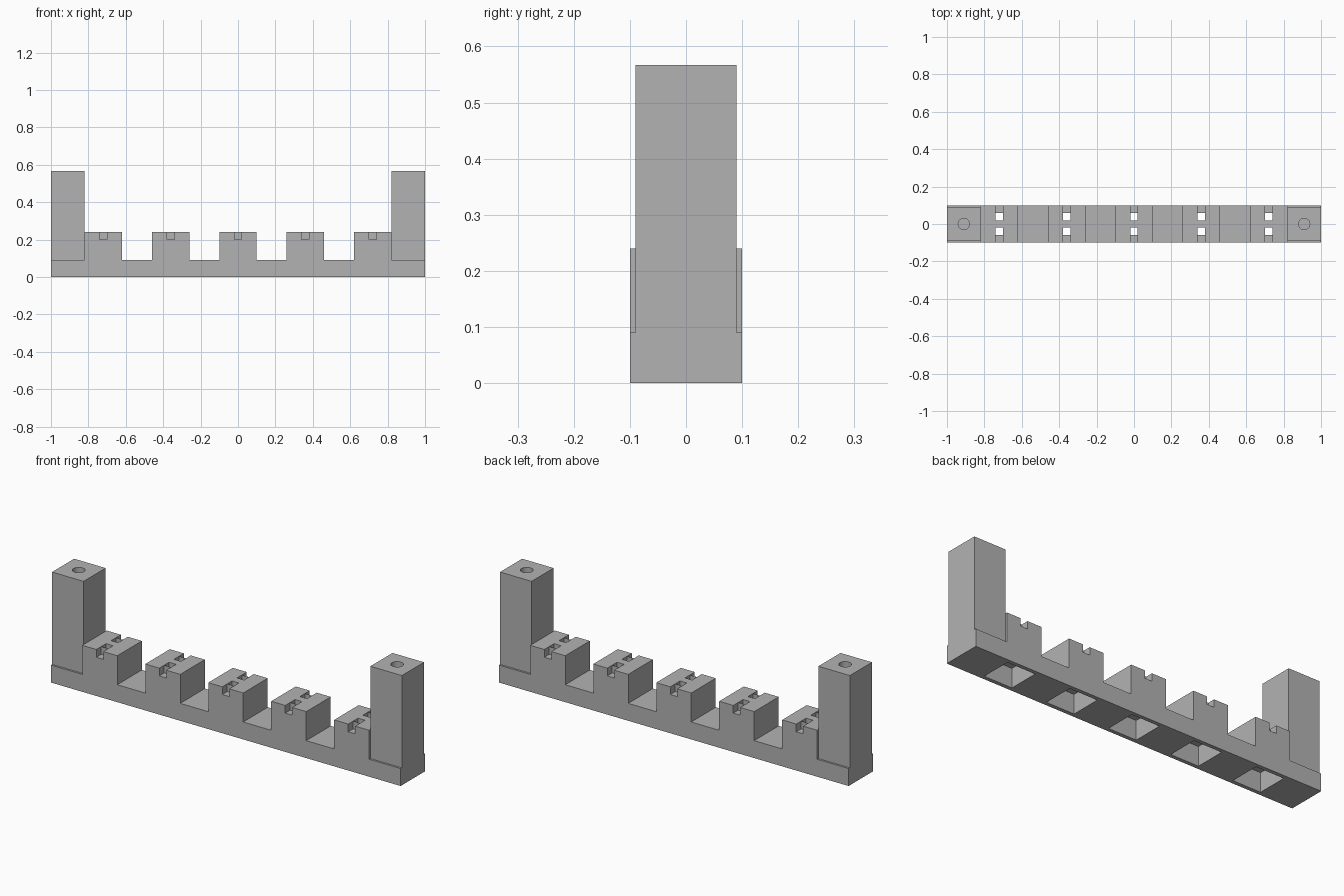
import bpy, bmesh
from mathutils import Matrix, Vector

cube = bpy.data.objects.get("Cube")
if cube:
    bpy.data.objects.remove(cube, do_unlink=True)

grey = bpy.data.materials.new("plain grey")
grey.use_nodes = True
grey.diffuse_color = (0.45, 0.45, 0.45, 1)
grey.node_tree.nodes["Principled BSDF"].inputs["Base Color"].default_value = grey.diffuse_color

BLOCKS = [i * 0.36 for i in range(-2, 3)]
BASE_Z, BLOCK_Z, POST_Z = 0.09, 0.24, 0.567


def add_box(bm, lo, hi):
    lo, hi = Vector(lo), Vector(hi)
    size = Matrix.Diagonal((*(hi - lo), 1))
    bmesh.ops.create_cube(bm, size=1, matrix=Matrix.Translation((lo + hi) / 2) @ size)


def make_object(name, bm):
    bmesh.ops.recalc_face_normals(bm, faces=bm.faces)
    mesh = bpy.data.meshes.new(name)
    bm.to_mesh(mesh)
    bm.free()
    mesh.materials.append(grey)
    obj = bpy.data.objects.new(name, mesh)
    bpy.context.collection.objects.link(obj)
    return obj


def cut(obj, cutter):
    cutter.hide_render = True
    mod = obj.modifiers.new("cut", "BOOLEAN")
    mod.operation, mod.solver, mod.object = "DIFFERENCE", "EXACT", cutter
    mod.use_self = True
    bpy.context.view_layer.objects.active = obj
    bpy.ops.object.modifier_apply(modifier=mod.name)
    bpy.data.objects.remove(cutter, do_unlink=True)


# Rail: stepped profile extruded through its depth
profile = [(1, 0), (-1, 0), (-1, BASE_Z)]
for x in BLOCKS:
    profile += [(x - 0.1, BASE_Z), (x - 0.1, BLOCK_Z), (x + 0.1, BLOCK_Z), (x + 0.1, BASE_Z)]
profile.append((1, BASE_Z))
bm = bmesh.new()
face = bm.faces.new([bm.verts.new((x, -0.1, z)) for x, z in profile])
ext = bmesh.ops.extrude_face_region(bm, geom=[face])
bmesh.ops.translate(bm, vec=(0, 0.2, 0),
                    verts=[v for v in ext["geom"] if isinstance(v, bmesh.types.BMVert)])
rail = make_object("notched_rail", bm)

# Pockets under the blocks
bm = bmesh.new()
for x in BLOCKS:
    add_box(bm, (x - 0.08, -0.08, -0.1), (x + 0.08, 0.08, 0.1))
cut(rail, make_object("pocket_cutter", bm))

# Notches from both sides, each with a shaft down to the pocket
bm = bmesh.new()
for x in BLOCKS:
    for s in (-1, 1):
        for inner, outer, bottom in ((0.06, 0.15, 0.2), (0.02, 0.06, 0.05)):
            y0, y1 = sorted((s * inner, s * outer))
            add_box(bm, (x - 0.02, y0, bottom), (x + 0.02, y1, 0.3))
cut(rail, make_object("notch_cutter", bm))

# End posts with a round blind hole in the top
for name, side in (("left_post", 1), ("right_post", -1)):
    bm = bmesh.new()
    add_box(bm, (side * 0.91 - 0.09, -0.09, BASE_Z), (side * 0.91 + 0.09, 0.09, POST_Z))
    post = make_object(name, bm)
    bm = bmesh.new()
    bmesh.ops.create_cone(bm, cap_ends=True, segments=32, radius1=0.03, radius2=0.03,
                          depth=0.4, matrix=Matrix.Translation((side * 0.91, 0, POST_Z)))
    cut(post, make_object("hole_cutter", bm))
    for o in bpy.context.selected_objects:
        o.select_set(False)
    post.select_set(True)
    bpy.ops.object.shade_smooth_by_angle()
